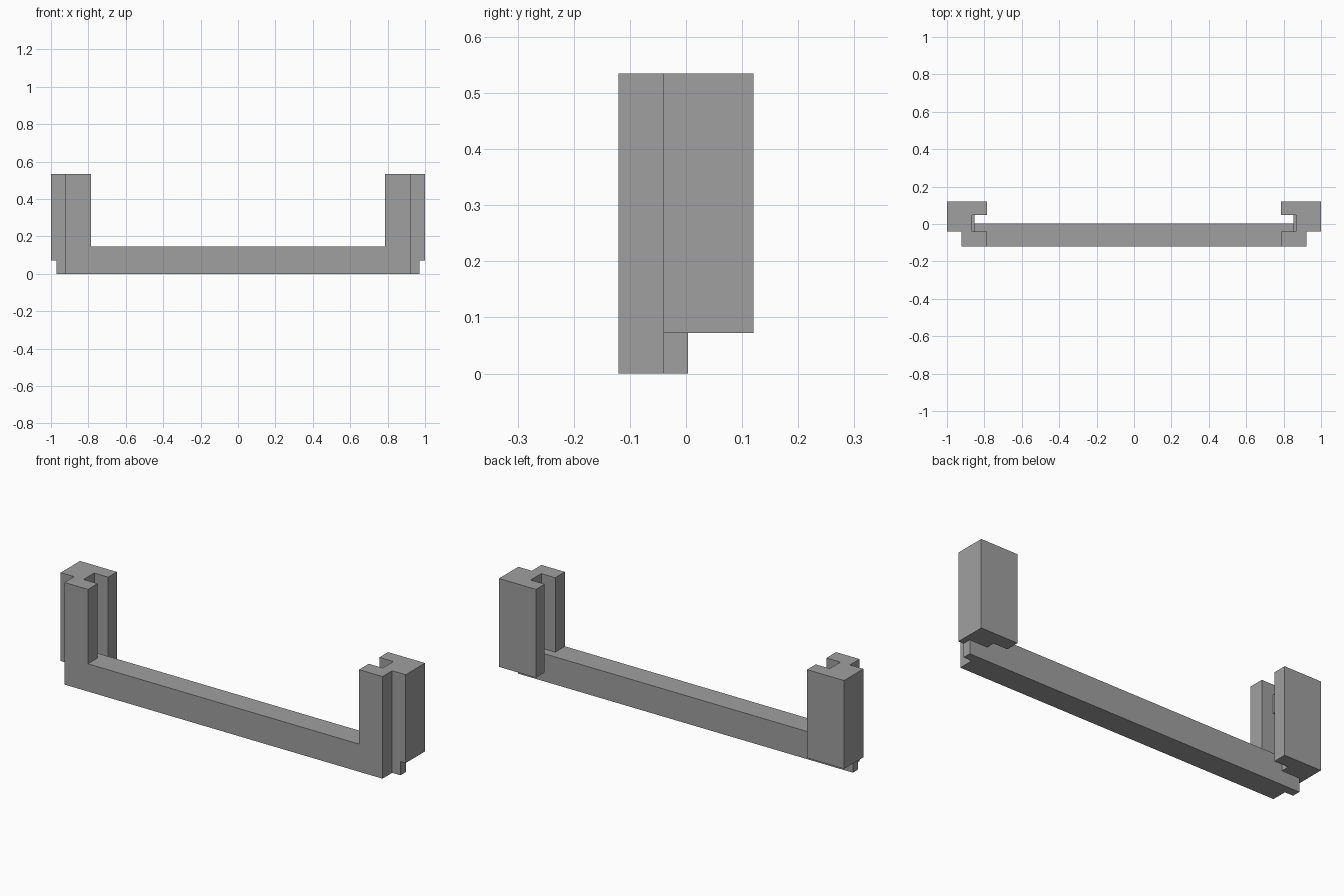
import bpy, bmesh
from mathutils import Vector

if "Cube" in bpy.data.objects:
    bpy.data.objects.remove(bpy.data.objects["Cube"])

grey = bpy.data.materials.new("plain grey")
grey.diffuse_color = (0.35, 0.35, 0.35, 1)
grey.use_nodes = True
grey.node_tree.nodes["Principled BSDF"].inputs["Base Color"].default_value = grey.diffuse_color


def prism(name, outline, sweep):
    """Extrude a closed planar outline along a vector."""
    bm = bmesh.new()
    face = bm.faces.new([bm.verts.new(p) for p in outline])
    ext = bmesh.ops.extrude_face_region(bm, geom=[face])
    verts = [v for v in ext["geom"] if isinstance(v, bmesh.types.BMVert)]
    bmesh.ops.translate(bm, verts=verts, vec=Vector(sweep))
    bmesh.ops.recalc_face_normals(bm, faces=bm.faces)
    me = bpy.data.meshes.new(name)
    bm.to_mesh(me)
    bm.free()
    me.materials.append(grey)
    ob = bpy.data.objects.new(name, me)
    bpy.context.collection.objects.link(ob)
    return ob


def mirrored(half):
    """Complete a symmetric outline from its right half."""
    return half + [(-x, z) for x, z in reversed(half)]


TOP, INNER, FLOOR, OUTER = 0.535, 0.786, 0.867, 0.922
FRONT, MID, RAIL, GROOVE, BACK = -0.12, -0.04, 0.004, 0.048, 0.12

# Front U-shaped frame: crossbar and both front uprights
u = mirrored([(OUTER, 0), (OUTER, TOP), (INNER, TOP), (INNER, 0.145)])
frame = prism("bracket_frame", [(x, FRONT, z) for x, z in u], (0, MID - FRONT, 0))

# Rear half of the crossbar with low tongues at its ends
r = mirrored([(0.97, 0), (0.97, 0.072), (FLOOR, 0.072), (FLOOR, 0.145)])
parts = [prism("crossbar_rear", [(x, MID, z) for x, z in r], (0, RAIL - MID, 0))]

for s, side in ((1, "right"), (-1, "left")):
    # Rear post with a vertical groove on its inner side
    c = [(FLOOR, MID), (1, MID), (1, BACK), (INNER, BACK), (INNER, GROOVE), (FLOOR, GROOVE)]
    parts.append(prism(side + "_post", [(s * x, y, 0.072) for x, y in c], (0, 0, TOP - 0.072)))
    # Small catch on the groove floor
    k = [(0.852, MID), (FLOOR, MID), (FLOOR, GROOVE), (0.852, GROOVE)]
    parts.append(prism(side + "_catch", [(s * x, y, 0.385) for x, y in k], (0, 0, 0.095)))

# Fuse everything into one solid
for p in parts:
    m = frame.modifiers.new("join " + p.name, "BOOLEAN")
    m.operation, m.solver, m.object = "UNION", "EXACT", p
    p.hide_render = True
    p.hide_viewport = True
